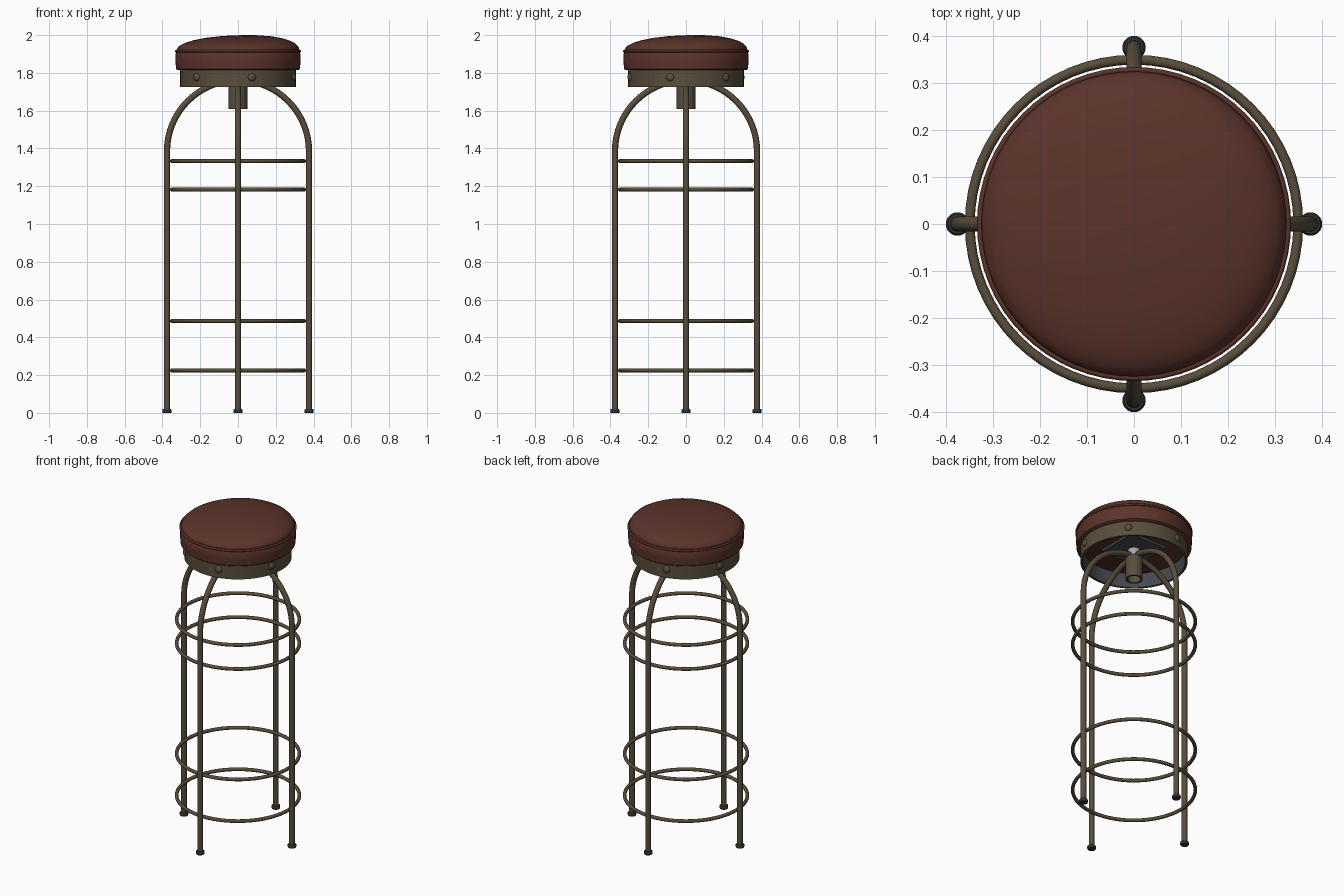
import bpy, bmesh, math
from mathutils import Vector

old = bpy.data.objects.get("Cube")
if old:
    bpy.data.objects.remove(old, do_unlink=True)


def material(name, r, g, b):
    m = bpy.data.materials.new(name)
    m.use_nodes = True
    m.diffuse_color = (r, g, b, 1)
    m.node_tree.nodes["Principled BSDF"].inputs["Base Color"].default_value = (r, g, b, 1)
    return m


LEATHER = material("red brown leather", 0.105, 0.034, 0.023)
BRONZE = material("aged bronze", 0.1, 0.076, 0.046)
RUBBER = material("dark rubber", 0.028, 0.032, 0.036)
STEEL = material("grey steel", 0.06, 0.068, 0.08)
BRIGHT = material("light steel", 0.4, 0.4, 0.4)


def finish(obj, name, mat, angle=40):
    obj.name = name
    obj.data.materials.append(mat)
    bpy.ops.object.select_all(action='DESELECT')
    obj.select_set(True)
    bpy.context.view_layer.objects.active = obj
    bpy.ops.object.shade_smooth_by_angle(angle=math.radians(angle))
    return obj


def lathe(name, profile, mat, steps=64, angle=40):
    """Spin (radius, height) points round the z axis."""
    mesh = bpy.data.meshes.new(name)
    bm = bmesh.new()
    vs = [bm.verts.new((r, 0, z)) for r, z in profile]
    edges = [bm.edges.new(pair) for pair in zip(vs, vs[1:])]
    bmesh.ops.spin(bm, geom=vs + edges, cent=(0, 0, 0), axis=(0, 0, 1),
                   angle=math.tau, steps=steps)
    bmesh.ops.remove_doubles(bm, verts=bm.verts, dist=0.0001)
    bmesh.ops.recalc_face_normals(bm, faces=bm.faces)
    bm.to_mesh(mesh)
    bm.free()
    obj = bpy.data.objects.new(name, mesh)
    bpy.context.collection.objects.link(obj)
    return finish(obj, name, mat, angle)


# Frame: two crossing arches, each making a pair of legs
LEG, SPRING = 0.376, 1.385


def arch(name, turn):
    n = 32
    pts = [(LEG, 0.01)]
    pts += [(LEG * math.cos(math.pi * i / n), SPRING + LEG * math.sin(math.pi * i / n))
            for i in range(n + 1)]
    pts.append((-LEG, 0.01))
    curve = bpy.data.curves.new(name, 'CURVE')
    curve.dimensions = '3D'
    curve.bevel_depth = 0.0165
    curve.bevel_resolution = 4
    curve.use_fill_caps = True
    spline = curve.splines.new('POLY')
    spline.points.add(len(pts) - 1)
    for p, (d, z) in zip(spline.points, pts):
        p.co = (d * math.cos(turn), d * math.sin(turn), z, 1)
    obj = bpy.data.objects.new(name, curve)
    bpy.context.collection.objects.link(obj)
    bpy.ops.object.select_all(action='DESELECT')
    obj.select_set(True)
    bpy.context.view_layer.objects.active = obj
    bpy.ops.object.convert(target='MESH')
    finish(bpy.context.object, name, BRONZE)


arch("side_leg_arch", 0)
arch("front_back_leg_arch", math.pi / 2)

# Rubber feet
for i, name in enumerate(("left", "back", "right", "front")):
    a = i * math.pi / 2
    foot = lathe(name + "_foot", [(0, 0), (0.023, 0), (0.025, 0.004), (0.025, 0.016),
                                  (0.021, 0.021), (0, 0.021)], RUBBER, 20)
    foot.location = (LEG * math.cos(a), LEG * math.sin(a), 0)

# Footrest and brace rings
for i, z in enumerate((0.225, 0.487, 1.182, 1.333)):
    bpy.ops.mesh.primitive_torus_add(major_radius=0.35, minor_radius=0.0105,
                                     major_segments=64, minor_segments=12,
                                     location=(0, 0, z))
    finish(bpy.context.object, "brace_ring_%d" % (i + 1), BRONZE)

# Central hub with hollow lower end, and the swivel screw above it
lathe("hub", [(0, 1.66), (0.038, 1.66), (0.038, 1.61), (0.05, 1.61),
              (0.05, 1.75), (0, 1.75)], BRONZE, 32)
lathe("swivel_screw", [(0, 1.74), (0.034, 1.74), (0.034, 1.808), (0, 1.808)], BRIGHT, 24)

# Mounting plate under the seat
bpy.ops.mesh.primitive_cube_add(size=1, location=(0, 0, 1.809))
plate = bpy.context.object
plate.scale = (0.26, 0.26, 0.014)
finish(plate, "mounting_plate", STEEL)

# Apron band with a steel lining
lathe("apron", [(0.296, 1.725), (0.306, 1.725), (0.306, 1.822), (0.296, 1.822),
                (0.296, 1.725)], BRONZE)
lathe("apron_lining", [(0.2955, 1.726), (0.2955, 1.82), (0.292, 1.82), (0.292, 1.726),
                       (0.2955, 1.726)], STEEL)

# Rivets round the apron
for i in range(6):
    a = math.radians(14 + 60 * i)
    out = Vector((math.sin(a), -math.cos(a), 0))
    rivet = lathe("rivet_%d" % (i + 1), [(0.022, -0.004), (0.021, 0.004), (0.016, 0.009),
                                         (0.009, 0.012), (0, 0.013)], BRONZE, 16, 70)
    rivet.rotation_euler = out.to_track_quat('Z', 'Y').to_euler()
    rivet.location = out * 0.305 + Vector((0, 0, 1.777))

# Cushion side, underside and seam
lathe("cushion_side", [(0, 1.816), (0.322, 1.816), (0.328, 1.821), (0.331, 1.86),
                       (0.331, 1.9), (0.324, 1.912), (0, 1.912)], LEATHER)
bpy.ops.mesh.primitive_torus_add(major_radius=0.328, minor_radius=0.0065,
                                 major_segments=64, minor_segments=10,
                                 location=(0, 0, 1.915))
finish(bpy.context.object, "cushion_piping", LEATHER)

# Padded top, slightly uneven
BASE = 1.912
top = lathe("cushion_top", [(0.32, BASE), (0.325, 1.922), (0.32, 1.934), (0.305, 1.948),
                            (0.28, 1.96), (0.24, 1.972), (0.18, 1.983), (0.1, 1.99),
                            (0, 1.993)], LEATHER, 64, 70)
for v in top.data.vertices:
    lift = (v.co.z - BASE) / 0.08
    v.co.z += 0.027 * lift * (v.co.x + v.co.y)
peak = max(v.co.z for v in top.data.vertices)
for v in top.data.vertices:
    v.co.z = BASE + (v.co.z - BASE) * (2 - BASE) / (peak - BASE)
